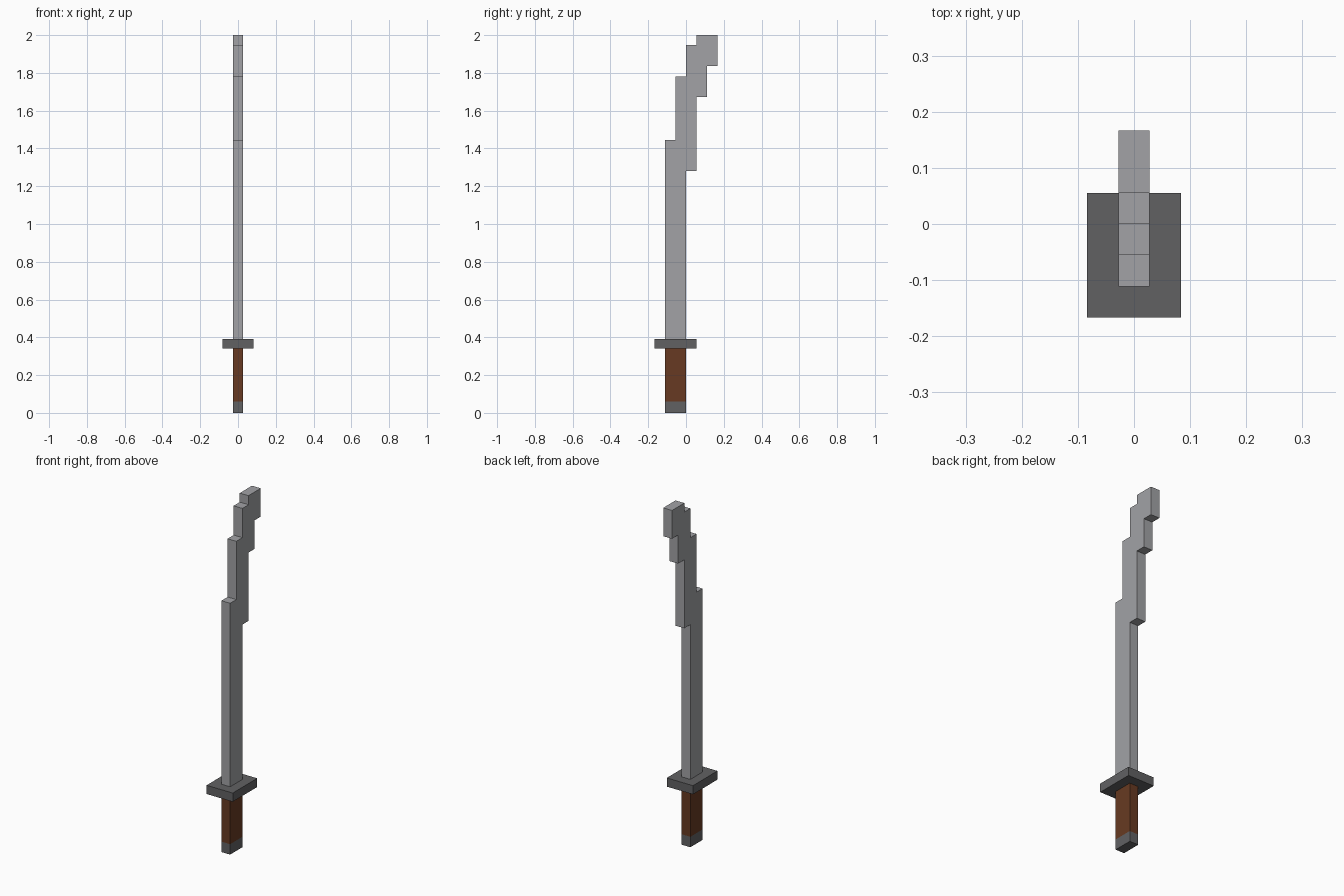
import bpy
import bmesh

cube = bpy.data.objects.get("Cube")
if cube:
    bpy.data.objects.remove(cube, do_unlink=True)

U = 1 / 18  # grid step shared by all parts


def material(name, rgb):
    mat = bpy.data.materials.new(name)
    mat.use_nodes = True
    color = (*rgb, 1)
    mat.diffuse_color = color
    mat.node_tree.nodes["Principled BSDF"].inputs["Base Color"].default_value = color
    return mat


def extrude_profile(name, outline, half_width, mat):
    """Extrude a closed (y, z) outline symmetrically along x."""
    bm = bmesh.new()
    face = bm.faces.new([bm.verts.new((-half_width, y, z)) for y, z in outline])
    side = bmesh.ops.extrude_face_region(bm, geom=[face])["geom"]
    moved = [v for v in side if isinstance(v, bmesh.types.BMVert)]
    bmesh.ops.translate(bm, verts=moved, vec=(2 * half_width, 0, 0))
    bmesh.ops.recalc_face_normals(bm, faces=bm.faces)
    mesh = bpy.data.meshes.new(name)
    bm.to_mesh(mesh)
    bm.free()
    mesh.materials.append(mat)
    obj = bpy.data.objects.new(name, mesh)
    bpy.context.collection.objects.link(obj)
    return obj


def block(name, y0, y1, z0, z1, half_width, mat):
    return extrude_profile(name, [(y0, z0), (y1, z0), (y1, z1), (y0, z1)], half_width, mat)


steel = material("blade steel", (0.36, 0.365, 0.38))
iron = material("dark iron", (0.12, 0.12, 0.124))
leather = material("brown grip", (0.135, 0.042, 0.016))

# Handle and guard
block("pommel", -2 * U, 0, 0, 0.06, U / 2, iron)
block("grip", -2 * U, 0, 0.06, 0.34, U / 2, leather)
block("guard", -3 * U, U, 0.34, 0.39, 1.5 * U, iron)

# Blade: stepped outline, rising up the back edge and down the front edge
back_steps = [0.39, 1.28, 1.673, 1.837, 2.0]
front_steps = [0.39, 1.445, 1.78, 1.948, 2.0]
back, front = [], []
for i in range(4):
    back += [(i * U, back_steps[i]), (i * U, back_steps[i + 1])]
    front += [((i - 2) * U, front_steps[i]), ((i - 2) * U, front_steps[i + 1])]
extrude_profile("blade", back + front[::-1], U / 2, steel)
